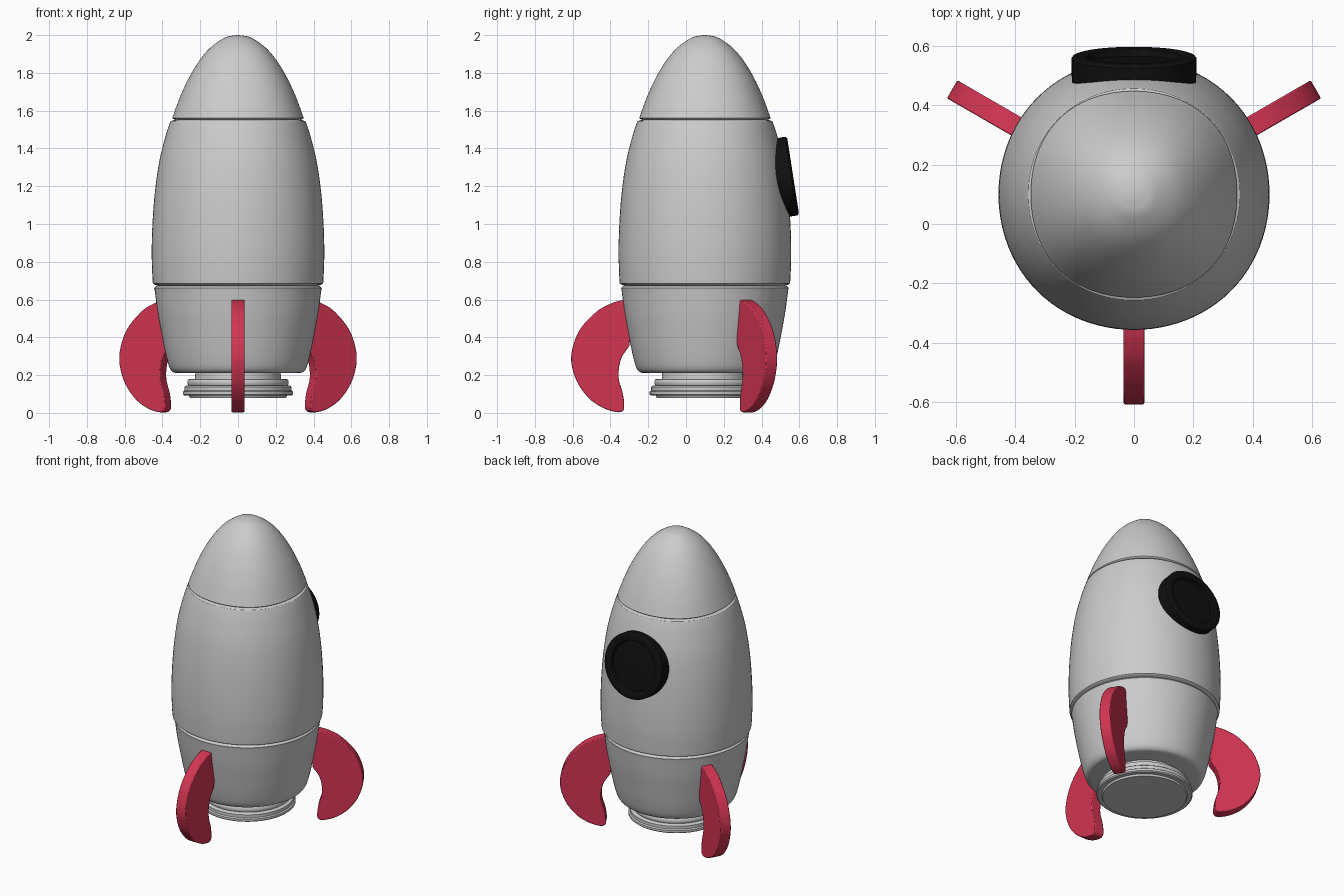
import bpy, bmesh, math
from mathutils import Vector, Matrix

if "Cube" in bpy.data.objects:
    bpy.data.objects.remove(bpy.data.objects["Cube"])

AXIS_Y = 0.10   # the hull axis sits behind the origin


def material(name, rgb):
    m = bpy.data.materials.new(name)
    m.diffuse_color = (*rgb, 1)
    m.use_nodes = True
    m.node_tree.nodes["Principled BSDF"].inputs["Base Color"].default_value = m.diffuse_color
    return m


GREY = material("hull grey", (0.60, 0.60, 0.60))
RED = material("fin red", (0.65, 0.035, 0.085))
BLACK = material("porthole black", (0.005, 0.005, 0.005))


def spline(pts, n=5):
    """Smooth open curve through 2D points."""
    p = [Vector(q) for q in pts]
    p = [2 * p[0] - p[1]] + p + [2 * p[-1] - p[-2]]
    out = []
    for i in range(1, len(p) - 2):
        a, b, c, d = p[i - 1:i + 3]
        for k in range(n):
            t = k / n
            out.append(0.5 * (2 * b + (c - a) * t + (2 * a - 5 * b + 4 * c - d) * t * t
                              + (3 * b - a - 3 * c + d) * t ** 3))
    return [tuple(q) for q in out] + [tuple(p[-2])]


def finish(bm, name, mat, matrix, angle=35):
    bmesh.ops.recalc_face_normals(bm, faces=bm.faces[:])
    me = bpy.data.meshes.new(name)
    bm.to_mesh(me)
    bm.free()
    me.materials.append(mat)
    ob = bpy.data.objects.new(name, me)
    bpy.context.collection.objects.link(ob)
    ob.matrix_world = matrix
    bpy.ops.object.select_all(action='DESELECT')
    ob.select_set(True)
    bpy.context.view_layer.objects.active = ob
    bpy.ops.object.shade_smooth_by_angle(angle=math.radians(angle))
    return ob


def lathe(name, profile, mat, matrix, segs=96, square=0.0):
    """Spin (radius, height) points about local z; ends close on the axis."""
    bm = bmesh.new()
    rings = []
    for r, z in profile:
        if r < 1e-4:
            rings.append([bm.verts.new((0, 0, z))] * segs)
            continue
        ring = []
        for i in range(segs):
            a = 2 * math.pi * i / segs
            q = r * (1 + square * (1 - math.cos(4 * a)) / 2)
            ring.append(bm.verts.new((q * math.cos(a), q * math.sin(a), z)))
        rings.append(ring)
    for lo, hi in zip(rings, rings[1:]):
        for i in range(segs):
            j = (i + 1) % segs
            vs = list(dict.fromkeys((lo[i], lo[j], hi[j], hi[i])))
            if len(vs) > 2:
                bm.faces.new(vs)
    return finish(bm, name, mat, matrix)


HULL = Matrix.Translation((0, AXIS_Y, 0))

# Hull: three shells with rounded lips that leave grooves between them
lower = spline([(0.32, 0.21), (0.345, 0.217), (0.365, 0.245), (0.385, 0.32),
                (0.405, 0.42), (0.425, 0.53), (0.441, 0.648), (0.443, 0.66), (0.435, 0.67)])
lathe("lower_hull", [(0, 0.21)] + lower + [(0.425, 0.673), (0, 0.673)], GREY, HULL)

middle = spline([(0.438, 0.678), (0.448, 0.684), (0.452, 0.70), (0.457, 0.84), (0.453, 1.0),
                 (0.440, 1.17), (0.417, 1.33), (0.385, 1.46), (0.361, 1.535),
                 (0.354, 1.545), (0.342, 1.549)])
lathe("middle_hull", [(0, 0.673), (0.425, 0.673)] + middle + [(0.332, 1.552), (0, 1.552)],
      GREY, HULL, square=0.01)

nose = spline([(0.342, 1.556), (0.347, 1.561), (0.344, 1.572), (0.308, 1.67), (0.262, 1.77),
               (0.205, 1.865), (0.145, 1.935), (0.075, 1.984), (0.03, 1.997), (0, 2.0)])
lathe("nose_cone", [(0, 1.552), (0.332, 1.552)] + nose, GREY, HULL, square=0.03)

# Stepped engine nozzle
lathe("engine_nozzle", [(0, 0.08), (0.255, 0.08), (0.26, 0.092), (0.285, 0.092), (0.292, 0.098),
                        (0.292, 0.112), (0.284, 0.118), (0.284, 0.138), (0.276, 0.144),
                        (0.264, 0.146), (0.268, 0.155), (0.268, 0.168), (0.262, 0.178),
                        (0.228, 0.18), (0.225, 0.22), (0, 0.22)], GREY, HULL)

# Three curved fins: outline as (distance from axis, height)
outer = spline([(0.44, 0.597), (0.50, 0.578), (0.576, 0.534), (0.666, 0.434), (0.708, 0.30),
                (0.682, 0.175), (0.613, 0.077), (0.534, 0.024), (0.465, 0.004), (0.436, 0.010),
                (0.427, 0.035), (0.434, 0.10), (0.457, 0.19), (0.444, 0.285), (0.40, 0.355)])
outline = outer + [(0.39, 0.45), (0.405, 0.597)]
for name, deg in (("front_fin", -90), ("right_fin", 30), ("left_fin", 150)):
    bm = bmesh.new()
    face = bm.faces.new([bm.verts.new((s, -0.035, z)) for s, z in outline])
    ext = bmesh.ops.extrude_face_region(bm, geom=[face])
    bmesh.ops.translate(bm, vec=(0, 0.07, 0),
                        verts=[g for g in ext["geom"] if isinstance(g, bmesh.types.BMVert)])
    fin = finish(bm, name, RED, HULL @ Matrix.Rotation(math.radians(deg), 4, 'Z'))
    bev = fin.modifiers.new("soft edges", 'BEVEL')
    bev.width = 0.005
    bev.segments = 2
    bev.limit_method = 'ANGLE'
    bev.angle_limit = math.radians(50)

# Porthole on the back: rim with recessed pane, tilted to follow the hull
tilt = Matrix.Translation((0, 0.567, 1.255)) @ Matrix.Rotation(math.radians(-81.2), 4, 'X')
lathe("porthole_rim", [(0.209, -0.115), (0.211, -0.01), (0.206, -0.003), (0.198, 0.0),
                       (0.168, 0.0), (0.160, -0.004), (0.155, -0.03)], BLACK, tilt, 64)
lathe("porthole_pane", [(0.158, -0.026), (0.08, -0.023), (0, -0.022)], BLACK, tilt, 64)
